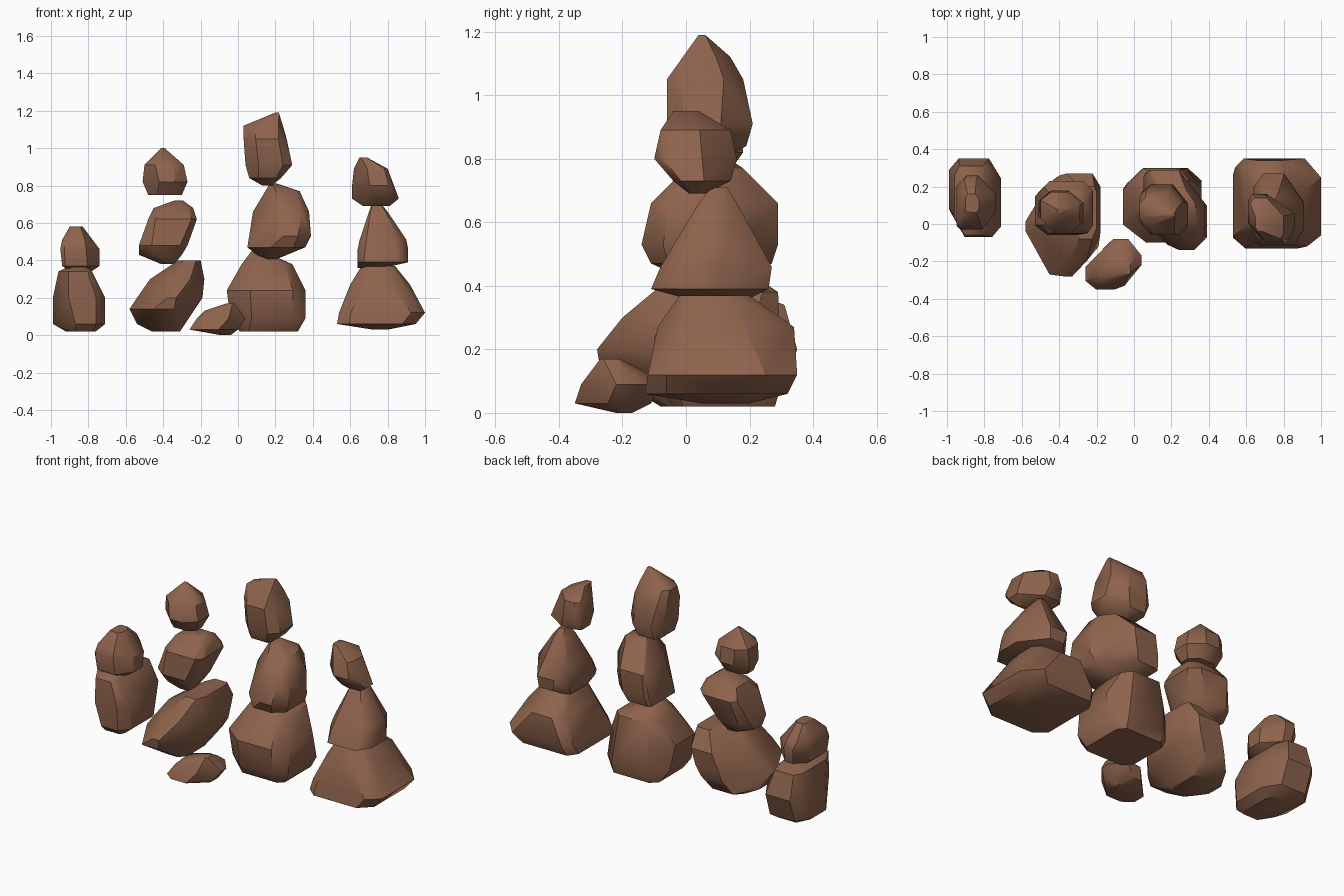
import bpy
import bmesh
import math
import random

cube = bpy.data.objects.get("Cube")
if cube:
    bpy.data.objects.remove(cube, do_unlink=True)

stone = bpy.data.materials.new("brown stone")
stone.use_nodes = True
stone.diffuse_color = (0.27, 0.125, 0.073, 1)
shader = stone.node_tree.nodes["Principled BSDF"]
shader.inputs["Base Color"].default_value = stone.diffuse_color
shader.inputs["Roughness"].default_value = 0.9
rng = random.Random(4)


def rock(name, cuts, *levels):
    """Faceted boulder: hull of stacked boxes with chipped corners.
    cuts: chip fraction at front-right, front-left, back-left, back-right corner.
    levels: (height, right, left, front, back) in hundredths of a unit,
    optionally followed by a percentage that scales the chips on that level."""
    bm = bmesh.new()
    widest = max(level[2] - level[1] for level in levels)
    for level in levels:
        z, x0, x1, y0, y1 = (value / 100 for value in level[:5])
        # Narrow levels keep fuller corners unless told otherwise
        scale = level[5] / 100 if len(level) > 5 else 0.4 + 60 * (x1 - x0) / widest
        corners = [(x0, y0, 1, 1), (x1, y0, -1, 1), (x1, y1, -1, -1), (x0, y1, 1, -1)]
        for (x, y, sx, sy), cut in zip(corners, cuts):
            a = cut * scale * rng.uniform(0.8, 1.2)
            b = cut * scale * rng.uniform(0.8, 1.2)
            bm.verts.new((x + sx * a * (x1 - x0), y, z))
            bm.verts.new((x, y + sy * b * (y1 - y0), z))
    bmesh.ops.remove_doubles(bm, verts=bm.verts, dist=0.01)
    hull = bmesh.ops.convex_hull(bm, input=bm.verts)
    loose = [g for g in hull["geom_interior"] if isinstance(g, bmesh.types.BMVert)]
    bmesh.ops.delete(bm, geom=loose, context="VERTS")
    bmesh.ops.dissolve_limit(bm, angle_limit=math.radians(1), verts=bm.verts, edges=bm.edges)
    bmesh.ops.recalc_face_normals(bm, faces=bm.faces)
    mesh = bpy.data.meshes.new(name)
    bm.to_mesh(mesh)
    bm.free()
    mesh.materials.append(stone)
    obj = bpy.data.objects.new(name, mesh)
    bpy.context.collection.objects.link(obj)
    bpy.ops.object.select_all(action="DESELECT")
    obj.select_set(True)
    bpy.context.view_layer.objects.active = obj
    bpy.ops.object.shade_smooth_by_angle(angle=math.radians(35))


# Left stack, three rocks
rock("left_base_rock", (0.2, 0.24, 0.34, 0.15),
     (3, 72, 80, 5, 20), (6, 53, 95, -13, 32, 70), (12, 54, 100, -12, 35, 60),
     (27, 60, 92, -9, 34, 120), (37, 66, 84, -2, 20, 60))
rock("left_middle_rock", (0.15, 0.22, 0.42, 0.2),
     (36, 64, 78, 0, 20), (39, 64, 91, -11, 26), (46, 64, 91, -8, 27),
     (51, 65, 90, -5, 24), (66, 70, 80, 4, 16), (71, 72, 76, 8, 13))
rock("left_top_rock", (0.52, 0.14, 0.55, 0.14),
     (69, 67, 81, 1, 6), (73, 61, 86, -4, 14), (80, 61, 83, -10, 16),
     (89, 62, 80, -8, 14), (95, 65, 69, -4, 4))

# Tall inner-left stack
rock("tall_base_rock", (0.3, 0.18, 0.2, 0.25),
     (2, 1, 32, -4, 28, 60), (9, -4, 36, -9, 30, 80), (24, -6, 36, -10, 29),
     (38, 2, 29, 0, 29), (46, 8, 11, 9, 18))
rock("tall_middle_rock", (0.48, 0.18, 0.48, 0.04),
     (40, 14, 19, 5, 12), (47, 5, 36, -11, 27), (53, 6, 39, -14, 29),
     (66, 8, 38, -11, 29), (77, 15, 33, 0, 18), (81, 17, 21, 6, 12))
rock("tall_top_rock", (0.32, 0.2, 0.32, 0.18),
     (80, 13, 18, 4, 12), (84, 6, 23, -3, 19), (91, 4, 29, -6, 21),
     (105, 3, 26, -6, 18), (112, 3, 24, -1, 14), (119, 20, 22, 4, 6))

# Inner-right stack, tilted base with a corner towards the front
rock("leaning_base_rock", (0.42, 0.34, 0.15, 0.4),
     (2, -46, -31, -8, 14), (6, -54, -29, -14, 21), (14, -58, -23, -27, 25),
     (20, -54, -19, -28, 26), (30, -47, -18, -20, 27), (40, -32, -20, -8, 20))
rock("leaning_middle_rock", (0.25, 0.18, 0.24, 0.18),
     (38, -41, -34, 2, 10), (43, -53, -30, -3, 17, 150), (48, -53, -27, -6, 19),
     (62, -48, -22, -5, 23, 70), (68, -45, -24, 0, 19), (72, -34, -29, 5, 12))
rock("leaning_top_rock", (0.36, 0.25, 0.34, 0.25),
     (75, -48, -30, 0, 13), (82, -51, -27, -5, 18), (91, -50, -29, -3, 17),
     (100, -41, -39, 6, 8))

# Right stack, two rocks
rock("right_base_rock", (0.36, 0.15, 0.22, 0.18),
     (2, -92, -76, -2, 24), (6, -99, -71, -6, 30), (20, -99, -71, -7, 35),
     (34, -96, -78, -6, 31), (38, -88, -82, 2, 20))
rock("right_top_rock", (0.1, 0.3, 0.42, 0.25),
     (33, -88, -80, 4, 18), (37, -94, -74, -2, 24), (46, -95, -74, -3, 26),
     (51, -94, -78, -1, 24), (58, -90, -83, 6, 16))

# Small loose rock in front
rock("loose_front_rock", (0.2, 0.38, 0.32, 0.5),
     (0, -9, -4, -22, -17), (3, -26, 0, -35, -11), (9, -22, 4, -33, -8),
     (13, -18, 1, -30, -13), (17, -6, -2, -27, -21))
